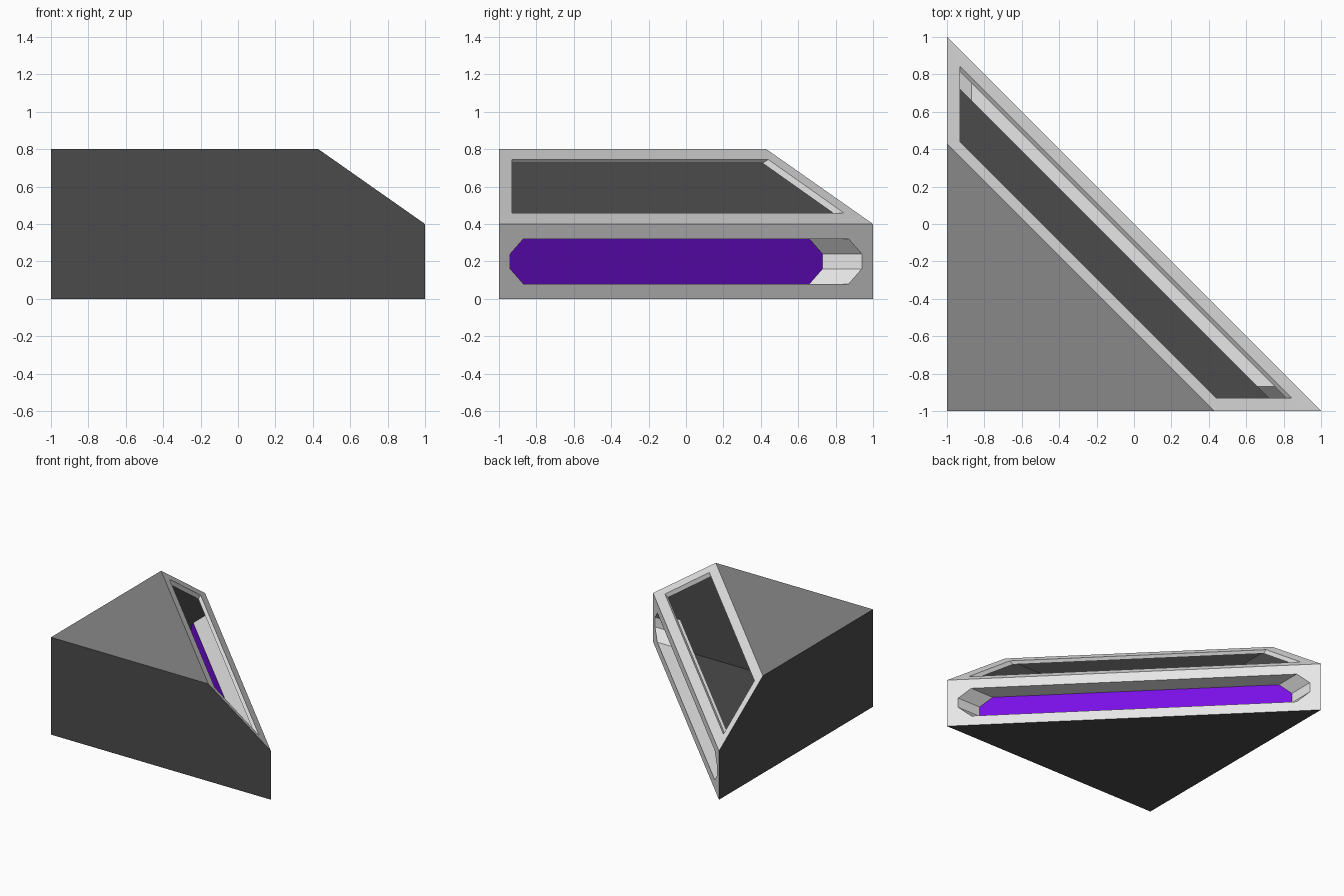
import bpy
import bmesh
from mathutils import Vector

cube = bpy.data.objects.get("Cube")
if cube:
    bpy.data.objects.remove(cube, do_unlink=True)


def material(name, r, g, b):
    m = bpy.data.materials.new(name)
    m.use_nodes = True
    m.diffuse_color = (r, g, b, 1)
    m.node_tree.nodes["Principled BSDF"].inputs["Base Color"].default_value = (r, g, b, 1)
    return m


light_grey = material("light grey", 0.8, 0.8, 0.8)
mid_grey = material("mid grey", 0.25, 0.25, 0.25)
dark_grey = material("dark grey", 0.07, 0.07, 0.07)
purple = material("purple", 0.19, 0.005, 0.79)


def pt(s, y, z):
    """Point on the vertical diagonal plane x + y = s."""
    return Vector((s - y, y, z))


def swap(p):
    """Mirror a point across the plane x = y."""
    return Vector((p.y, p.x, p.z))


def loop(half):
    """Close a half outline with its mirror image."""
    return half + [swap(p) for p in reversed(half)]


def bridge(outer, inner):
    """Faces between two loops; repeated points give triangles."""
    faces = []
    for i in range(len(outer)):
        j = (i + 1) % len(outer)
        quad = [outer[i], outer[j], inner[j], inner[i]]
        faces.append([p for k, p in enumerate(quad) if p not in quad[:k]])
    return faces


def build(name, faces, mat, centre, inward=False):
    """Make an object whose faces point away from (or towards) centre."""
    bm = bmesh.new()
    for pts in faces:
        f = bm.faces.new([bm.verts.new(p) for p in pts])
        f.normal_update()
        away = f.normal.dot(f.calc_center_median() - Vector(centre)) > 0
        if away == inward:
            f.normal_flip()
    bmesh.ops.remove_doubles(bm, verts=bm.verts, dist=0.0005)
    mesh = bpy.data.meshes.new(name)
    bm.to_mesh(mesh)
    bm.free()
    mesh.materials.append(mat)
    obj = bpy.data.objects.new(name, mesh)
    bpy.context.collection.objects.link(obj)


LOW, HIGH, RIM = 0.4, 0.8, -0.57
BODY = (-0.5, -0.5, 0.3)

# Hollow case: floor and two upright walls
corner = Vector((-1, -1, 0))
corner_top = Vector((-1, -1, HIGH))
tip, tip_low, tip_high = pt(0, -1, 0), pt(0, -1, LOW), pt(RIM, -1, HIGH)
wall = [corner, tip, tip_low, tip_high, corner_top]
build("case_walls", [wall, [swap(p) for p in wall], [corner, tip, swap(tip)]], dark_grey, BODY)

# Flat triangular lid
build("lid", [[corner_top, tip_high, swap(tip_high)]], mid_grey, BODY)

# Sloped frame around the window, with a shallow lip inside
window = loop([pt(-0.087, -0.93, 0.46), pt(-0.49, -0.93, 0.745)])
window_inner = loop([pt(-0.117, -0.93, 0.44), pt(-0.52, -0.93, 0.725)])
build("window_frame", bridge(loop([tip_low, tip_high]), window), light_grey, BODY)
build("window_lip", bridge(window, window_inner), light_grey, (-0.15, -0.15, 0.59), True)


# Upright face with an eight-sided slot whose ends taper inwards
def slot(s):
    outline = [(-0.87, 0.08), (-0.94, 0.16), (-0.94, 0.24), (-0.87, 0.32)]
    return loop([pt(s, y, z) for y, z in outline])


DEPTH = -0.21
build("slot_frame", bridge(loop([tip, tip, tip_low, tip_low]), slot(0)), light_grey, BODY)
build("slot_walls", bridge(slot(0), slot(DEPTH)), light_grey, (-0.05, -0.05, 0.2), True)
build("slot_back", [slot(DEPTH)], purple, BODY)
